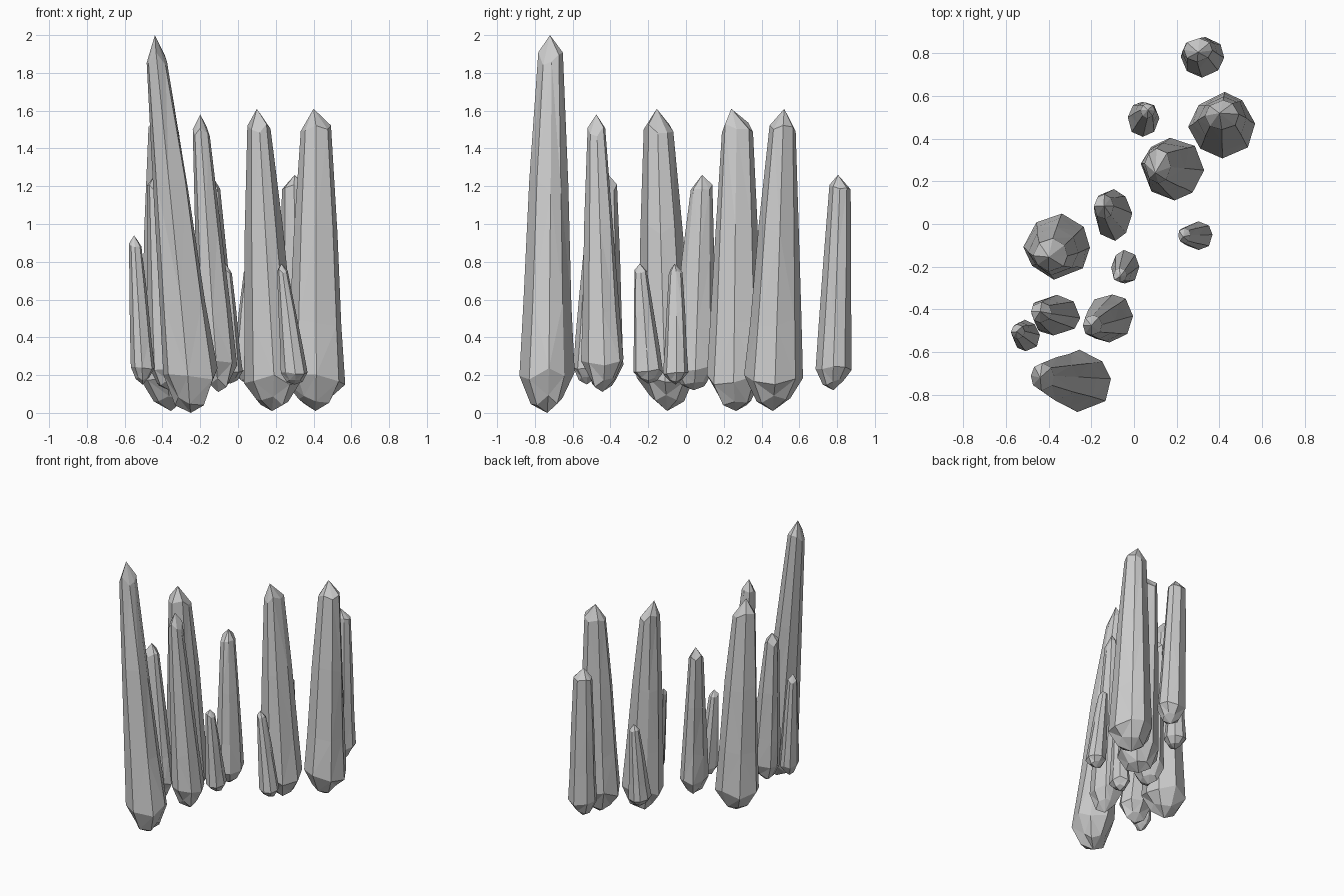
import bpy, bmesh, random
from math import sin, cos, tau

if "Cube" in bpy.data.objects:
    bpy.data.objects.remove(bpy.data.objects["Cube"])

random.seed(4)
SIDES = 8


def crystal(name, tip, base, base_r, top_r, cap):
    """Leaning pillar: blunt lower point, bulging foot, tapered shaft, pointed cap."""
    bm = bmesh.new()
    tx, ty, tz = tip
    bx, by, bz = base
    cx, cy = cap                       # centre of the shoulder ring below the tip
    h = tz - bz
    wobble = [random.uniform(0.93, 1.05) for _ in range(SIDES)]
    turn = [random.uniform(-0.12, 0.12) for _ in range(SIDES)]
    rings = []
    # height share, radius scale, blend from foot radius to shoulder radius
    for t, s, k in ((0.035, 0.58, 0), (0.105, 1.0, 0), (0.29, 0.98, 0.2),
                    (0.6, 1.02, 0.58), (0.938, 1.0, 1)):
        lean = max(0, (t - 0.08) / 0.858)
        ox, oy = bx + (cx - bx) * lean, by + (cy - by) * lean
        rx = (base_r[0] + (top_r[0] - base_r[0]) * k) * s
        ry = (base_r[1] + (top_r[1] - base_r[1]) * k) * s
        ring = []
        for i in range(SIDES):
            a = tau * i / SIDES + turn[i]
            w = wobble[i] * random.uniform(0.97, 1.03)
            dz = random.uniform(-0.018, 0.018) * h
            ring.append(bm.verts.new((ox + rx * w * cos(a), oy + ry * w * sin(a),
                                      bz + h * t + dz)))
        rings.append(ring)
    low = bm.verts.new((bx, by, bz))
    top = bm.verts.new((tx, ty, tz))
    for i in range(SIDES):
        j = (i + 1) % SIDES
        bm.faces.new((low, rings[0][j], rings[0][i]))
        bm.faces.new((rings[-1][i], rings[-1][j], top))
        for a, b in zip(rings, rings[1:]):
            bm.faces.new((a[i], a[j], b[j], b[i]))
    bmesh.ops.triangulate(bm, faces=[f for f in bm.faces if len(f.verts) == 4])
    # keep the foot on the ground
    for v in bm.verts:
        v.co.z = max(v.co.z, bz)
    mesh = bpy.data.meshes.new(name)
    bm.to_mesh(mesh)
    bm.free()
    obj = bpy.data.objects.new(name, mesh)
    bpy.context.collection.objects.link(obj)


# Tall pillars
crystal("tallest_crystal", (-.44, -.72, 2.0), (-.25, -.735, 0), (.15, .145), (.058, .065), (-.43, -.715))
crystal("left_large_crystal", (-.40, -.155, 1.61), (-.355, -.1, .01), (.165, .15), (.085, .075), (-.39, -.145))
crystal("middle_large_crystal", (.10, .24, 1.61), (.18, .265, .01), (.15, .15), (.062, .085), (.11, .275))
crystal("right_large_crystal", (.40, .52, 1.61), (.41, .46, .01), (.155, .15), (.08, .068), (.41, .51))
crystal("front_slim_crystal", (-.20, -.475, 1.58), (-.105, -.44, .11), (.105, .12), (.047, .05), (-.195, -.475))

# Medium pillars
crystal("front_medium_crystal", (-.44, -.41, 1.26), (-.365, -.43, .12), (.115, .1), (.05, .05), (-.435, -.415))
crystal("middle_medium_crystal", (-.14, .085, 1.26), (-.095, .04, .12), (.09, .125), (.048, .06), (-.14, .08))
crystal("back_medium_crystal", (.30, .805, 1.26), (.325, .78, .12), (.105, .095), (.07, .055), (.30, .815))

# Small pillars
crystal("far_left_small_crystal", (-.55, -.505, .94), (-.505, -.525, .15), (.066, .078), (.034, .036), (-.545, -.505))
crystal("centre_small_crystal", (-.065, -.245, .79), (-.04, -.2, .155), (.07, .08), (.034, .034), (-.065, -.24))
crystal("right_small_crystal", (.23, -.06, .79), (.30, -.055, .15), (.075, .068), (.03, .036), (.235, -.055))
crystal("back_small_crystal", (.065, .535, .79), (.045, .49, .155), (.073, .083), (.034, .034), (.065, .53))
